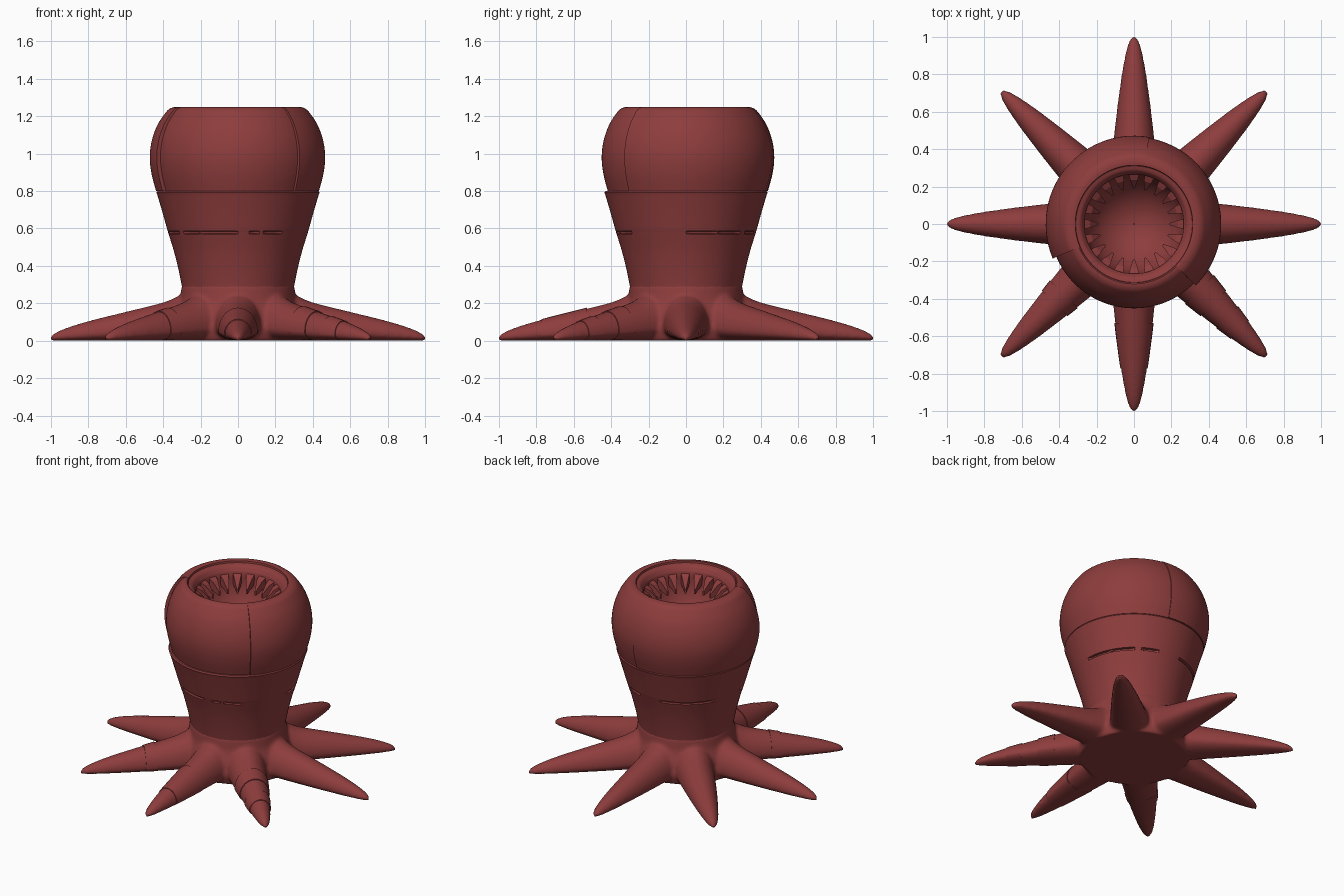
import bpy, bmesh, math
from math import sin, cos, pi, radians

cube = bpy.data.objects.get("Cube")
if cube:
    bpy.data.objects.remove(cube, do_unlink=True)

red = bpy.data.materials.new("brick red")
red.use_nodes = True
COLOUR = (0.27, 0.046, 0.046, 1)
red.diffuse_color = COLOUR
red.node_tree.nodes["Principled BSDF"].inputs["Base Color"].default_value = COLOUR


def finish(name, bm, angle=35):
    bmesh.ops.recalc_face_normals(bm, faces=bm.faces)
    mesh = bpy.data.meshes.new(name)
    bm.to_mesh(mesh)
    bm.free()
    mesh.materials.append(red)
    obj = bpy.data.objects.new(name, mesh)
    bpy.context.collection.objects.link(obj)
    select(obj)
    bpy.ops.object.shade_smooth_by_angle(angle=radians(angle))
    return obj


def select(obj):
    bpy.ops.object.select_all(action='DESELECT')
    obj.select_set(True)
    bpy.context.view_layer.objects.active = obj


def loft(bm, rings, caps=True):
    """Skin closed rings of points, one after the other."""
    rows = [[bm.verts.new(p) for p in ring] for ring in rings]
    n = len(rows[0])
    for a, b in zip(rows, rows[1:]):
        for i in range(n):
            j = (i + 1) % n
            bm.faces.new((a[i], a[j], b[j], b[i]))
    if caps:
        bm.faces.new(rows[0])
        bm.faces.new(rows[-1])


def lathe(bm, profile, angles, shape=lambda r, z, t: r, caps=True):
    loft(bm, [[(shape(r, z, t) * cos(t), shape(r, z, t) * sin(t), z) for t in angles]
              for r, z in profile], caps)


def smooth_path(points, steps=6):
    """Catmull-Rom curve through a few profile points."""
    p = [points[0]] + points + [points[-1]]
    out = []
    for a, b, c, d in zip(p, p[1:], p[2:], p[3:]):
        for k in range(steps):
            t = k / steps
            out.append(tuple(0.5 * (2 * v + (w - u) * t + (2 * u - 5 * v + 4 * w - x) * t * t
                       + (3 * v - u - 3 * w + x) * t ** 3) for u, v, w, x in zip(a, b, c, d)))
    return out + [points[-1]]


ROUND = [2 * pi * i / 120 for i in range(120)]

# arm stations: distance from centre, half width, height
ARM = smooth_path([(0.1, 0.13, 0.3), (0.3, 0.125, 0.245), (0.4, 0.115, 0.205), (0.6, 0.093, 0.155),
                   (0.8, 0.066, 0.105), (0.92, 0.044, 0.068), (0.98, 0.026, 0.042),
                   (1.004, 0.008, 0.025)])


def arm(bm, turn, near=0, far=2, swell=1):
    rings = []
    for d, w, h in ARM:
        if near <= d <= far:
            ring = []
            for k in range(28):
                t = 2 * pi * k / 28
                y = w * swell * cos(t)
                z = h * (0.3 + (0.7 * swell if sin(t) > 0 else 0.3) * sin(t))
                ring.append((d * cos(turn) - y * sin(turn), d * sin(turn) + y * cos(turn), z))
            rings.append(ring)
    loft(bm, rings)


# eight arms blended into a flared foot
bm = bmesh.new()
for i in range(8):
    arm(bm, i * pi / 4)
lathe(bm, [(0.34, 0), (0.355, 0.06), (0.34, 0.14), (0.31, 0.22), (0.3, 0.3)], ROUND)
foot = finish("arms_and_foot", bm)
remesh = foot.modifiers.new("blend", 'REMESH')
remesh.mode = 'VOXEL'
remesh.voxel_size = 0.011
remesh.use_smooth_shade = True
soften = foot.modifiers.new("soften", 'SMOOTH')
soften.factor = 0.5
soften.iterations = 10
select(foot)
for name in ("blend", "soften"):
    bpy.ops.object.modifier_apply(modifier=name)
foot.data.materials.clear()
foot.data.materials.append(red)
bpy.ops.object.shade_smooth_by_angle(angle=radians(50))

# raised bands on the front arms
bm = bmesh.new()
for degrees, near, far in ((-90, 0.5, 0.78), (-45, 0.47, 0.62), (-135, 0.5, 0.6), (-45, 0.7, 0.8)):
    arm(bm, radians(degrees), near, far, 1.04)
finish("arm_bands", bm)

# lower body with a broken groove
DASHES = [(-168, -150), (-140, -125), (-120, -92), (-80, -74), (-68, -52),
          (3, 25), (28, 50), (58, 74), (100, 150)]


def groove(r, z, t):
    deg = (math.degrees(t) + 180) % 360 - 180
    cut = 0.572 < z < 0.586 and any(a <= deg <= b for a, b in DASHES)
    return r - 0.015 if cut else r


bm = bmesh.new()
lower = smooth_path([(0.296, 0.25), (0.3, 0.29), (0.318, 0.38), (0.343, 0.48), (0.371, 0.57)])
upper = smooth_path([(0.376, 0.587), (0.405, 0.69), (0.432, 0.782)])
lathe(bm, lower + [(0.372, 0.573), (0.375, 0.585)] + upper + [(0.436, 0.792), (0.43, 0.8)], ROUND, groove)
finish("lower_body", bm)

# head shell of three overlapping panels
PANELS = [(-45, 80, 0.012), (80, 203, 0.0), (203, 315, 0.045)]
spots, inset = [], {}
for first, last, amount in PANELS:
    for k in range(41):
        t = radians(first + (last - first) * k / 40) + (1e-5 if k == 0 else 0)
        spots.append(t)
        inset[t] = amount
bm = bmesh.new()
dome = smooth_path([(0.438, 0.8), (0.462, 0.89), (0.472, 0.98), (0.461, 1.07), (0.43, 1.155),
                    (0.385, 1.222), (0.36, 1.243), (0.335, 1.25)])
lathe(bm, [(0.3, 0.8)] + dome + [(0.314, 1.247)], spots,
      lambda r, z, t: r * (1 - inset[t]) if r > 0.32 else r, caps=False)
finish("head_shell", bm)

# rim and bowl inside the opening
bm = bmesh.new()
bowl = [(0.265 * cos(a), 1.15 - 0.3 * sin(a)) for a in [pi / 2 * k / 16 for k in range(16)]]
lathe(bm, [(0.314, 1.247), (0.312, 1.235)] + smooth_path([(0.308, 1.232), (0.285, 1.222), (0.266, 1.195)])
      + bowl + [(0.004, 0.85)], ROUND, caps=False)
finish("rim_and_bowl", bm)

# ring of inward pointing teeth
bm = bmesh.new()
for i in range(20):
    a = 2 * pi * i / 20
    rings = []
    for r, half, top, thick in ((0.272, 0.028, 1.185, 0.07), (0.235, 0.02, 1.165, 0.06),
                                (0.19, 0.005, 1.11, 0.03)):
        rings.append([(r * cos(a) - s * half * sin(a), r * sin(a) + s * half * cos(a), z)
                      for s, z in ((-1, top), (1, top), (1, top - thick), (-1, top - thick))])
    loft(bm, rings)
finish("teeth", bm, 20)
